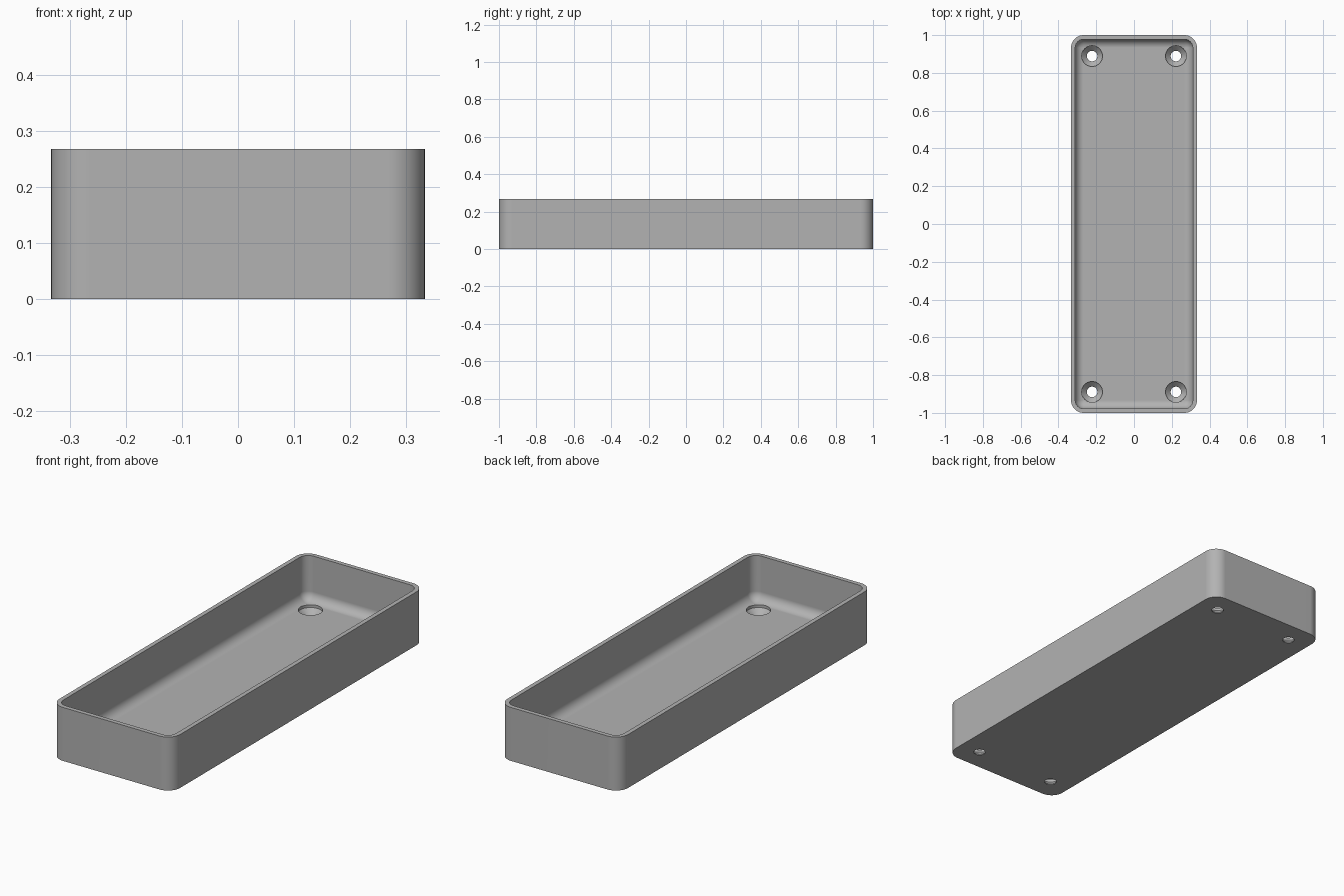
import bpy, bmesh, math

cube = bpy.data.objects.get("Cube")
if cube:
    bpy.data.objects.remove(cube, do_unlink=True)

HALF_X, HALF_Y, HEIGHT = 1 / 3, 1.0, 0.267
CORNER, WALL, FLOOR = 0.067, 0.022, 0.044
STEPS = 10

grey = bpy.data.materials.new("light_grey")
grey.use_nodes = True
colour = (0.45, 0.45, 0.45, 1)
grey.diffuse_color = colour
grey.node_tree.nodes["Principled BSDF"].inputs["Base Color"].default_value = colour


def make_object(name, bm):
    bmesh.ops.remove_doubles(bm, verts=bm.verts, dist=1e-5)
    bmesh.ops.recalc_face_normals(bm, faces=bm.faces)
    mesh = bpy.data.meshes.new(name)
    bm.to_mesh(mesh)
    bm.free()
    mesh.materials.append(grey)
    obj = bpy.data.objects.new(name, mesh)
    bpy.context.collection.objects.link(obj)
    return obj


def loft(bm, rings):
    """Skin a stack of point loops and cap both ends."""
    loops = [[bm.verts.new(p) for p in ring] for ring in rings]
    for a, b in zip(loops, loops[1:]):
        for i in range(len(a)):
            j = (i + 1) % len(a)
            bm.faces.new((a[i], a[j], b[j], b[i]))
    bm.faces.new(loops[0])
    bm.faces.new(loops[-1])


def rounded_ring(inset, z):
    """Rounded rectangle set in from the outer outline."""
    radius = max(CORNER - inset, 0)
    cx, cy = HALF_X - inset - radius, HALF_Y - inset - radius
    points = []
    for quarter, (sx, sy) in enumerate(((1, 1), (-1, 1), (-1, -1), (1, -1))):
        for i in range(STEPS + 1):
            a = math.pi / 2 * (quarter + i / STEPS)
            points.append((sx * cx + radius * math.cos(a),
                           sy * cy + radius * math.sin(a), z))
    return points


def circle(x, y, radius, z, sides=48):
    return [(x + radius * math.cos(i * math.tau / sides),
             y + radius * math.sin(i * math.tau / sides), z) for i in range(sides)]


# Open tray: outer wall, rim, inner wall, then the rounded floor edge
fillet = CORNER - WALL
rings = [rounded_ring(0, 0), rounded_ring(0, HEIGHT), rounded_ring(WALL, HEIGHT)]
for i in range(STEPS + 1):
    t = math.pi / 2 * i / STEPS
    rings.append(rounded_ring(WALL + fillet * (1 - math.cos(t)),
                              FLOOR + fillet * (1 - math.sin(t))))
bm = bmesh.new()
loft(bm, rings)
tray = make_object("tray", bm)

# Countersunk screw holes in the four corners
bm = bmesh.new()
for x in (-0.222, 0.222):
    for y in (-0.889, 0.889):
        profile = ((0.028, -0.05), (0.028, 0.004), (0.055, 0.031), (0.055, 0.12))
        loft(bm, [circle(x, y, r, z) for r, z in profile])
cutter = make_object("screw_hole_cutter", bm)
cutter.hide_render = True

cut = tray.modifiers.new("screw_holes", "BOOLEAN")
cut.operation = "DIFFERENCE"
cut.solver = "EXACT"
cut.object = cutter
bpy.ops.object.select_all(action="DESELECT")
bpy.context.view_layer.objects.active = tray
tray.select_set(True)
bpy.ops.object.modifier_apply(modifier=cut.name)
bpy.data.objects.remove(cutter, do_unlink=True)

# Smooth curves with crisp rims and flat walls
bpy.ops.object.shade_smooth_by_angle(angle=math.radians(30))
normals = tray.modifiers.new("flat_walls", "WEIGHTED_NORMAL")
normals.keep_sharp = True
